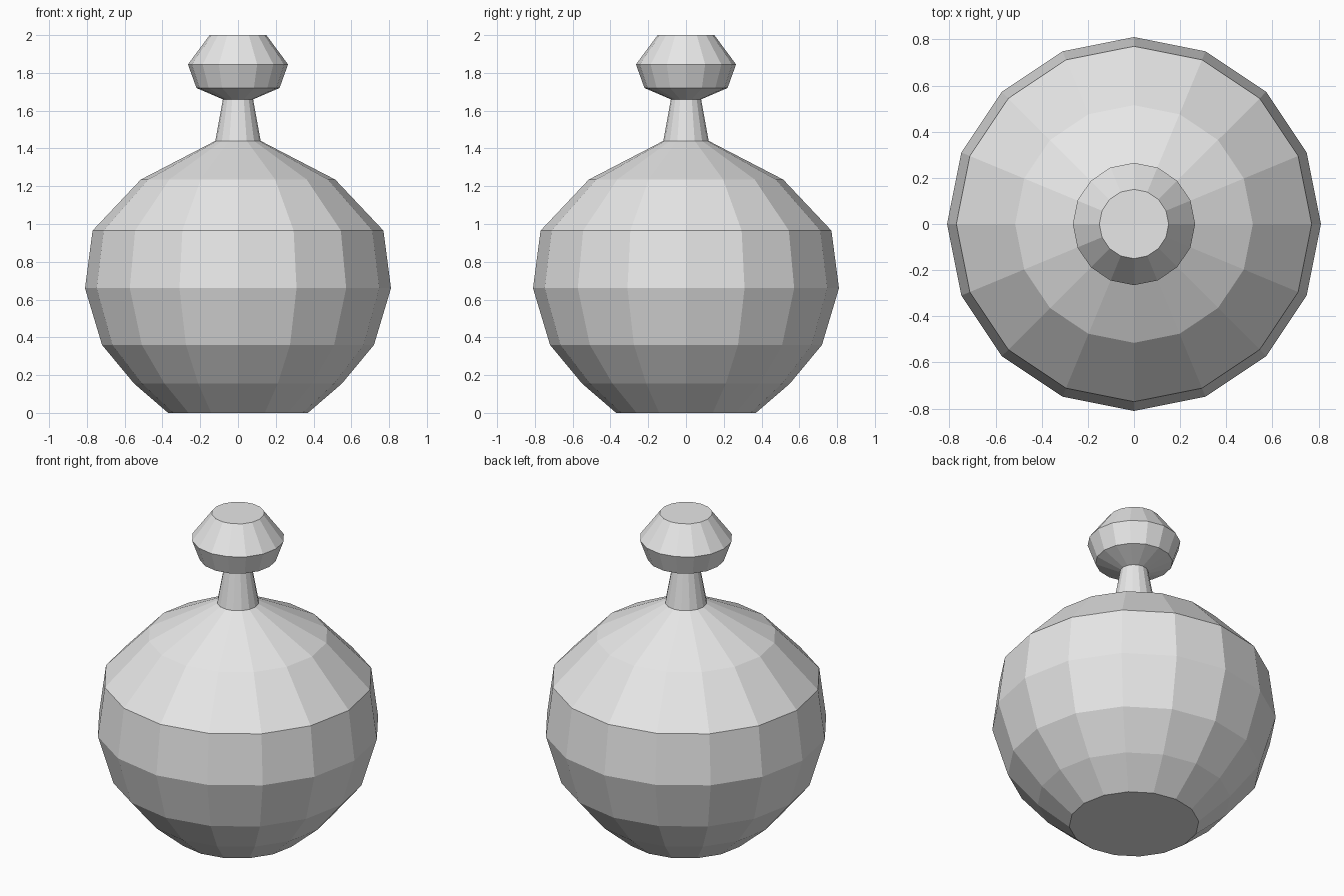
import bpy, bmesh, math

SIDES = 16

cube = bpy.data.objects.get("Cube")
if cube:
    bpy.data.objects.remove(cube, do_unlink=True)

grey = bpy.data.materials.new("plain grey")
grey.use_nodes = True
colour = (0.8, 0.8, 0.8, 1)
grey.diffuse_color = colour
grey.node_tree.nodes["Principled BSDF"].inputs["Base Color"].default_value = colour


def lathe(name, profile, cap_bottom=False, cap_top=False):
    """Turn a (radius, height) profile into a faceted shell."""
    bm = bmesh.new()
    rings = []
    for r, z in profile:
        angles = [math.tau * i / SIDES for i in range(SIDES)]
        rings.append([bm.verts.new((r * math.cos(a), r * math.sin(a), z)) for a in angles])
    for low, high in zip(rings, rings[1:]):
        for i in range(SIDES):
            j = (i + 1) % SIDES
            bm.faces.new((low[i], low[j], high[j], high[i]))
    if cap_bottom:
        bm.faces.new(rings[0][::-1])
    if cap_top:
        bm.faces.new(rings[-1])
    mesh = bpy.data.meshes.new(name)
    bm.to_mesh(mesh)
    bm.free()
    mesh.materials.append(grey)
    obj = bpy.data.objects.new(name, mesh)
    bpy.context.collection.objects.link(obj)
    return obj


# Round flask body with a flat base
lathe("body", [(0.37, 0), (0.55, 0.155), (0.72, 0.36), (0.81, 0.66),
               (0.77, 0.965), (0.515, 1.235), (0.12, 1.44)], cap_bottom=True)

# Tapering neck
lathe("neck", [(0.12, 1.44), (0.08, 1.66)])

# Flared stopper with a flat top
lathe("stopper", [(0.08, 1.66), (0.22, 1.72), (0.265, 1.845), (0.15, 2)], cap_top=True)
